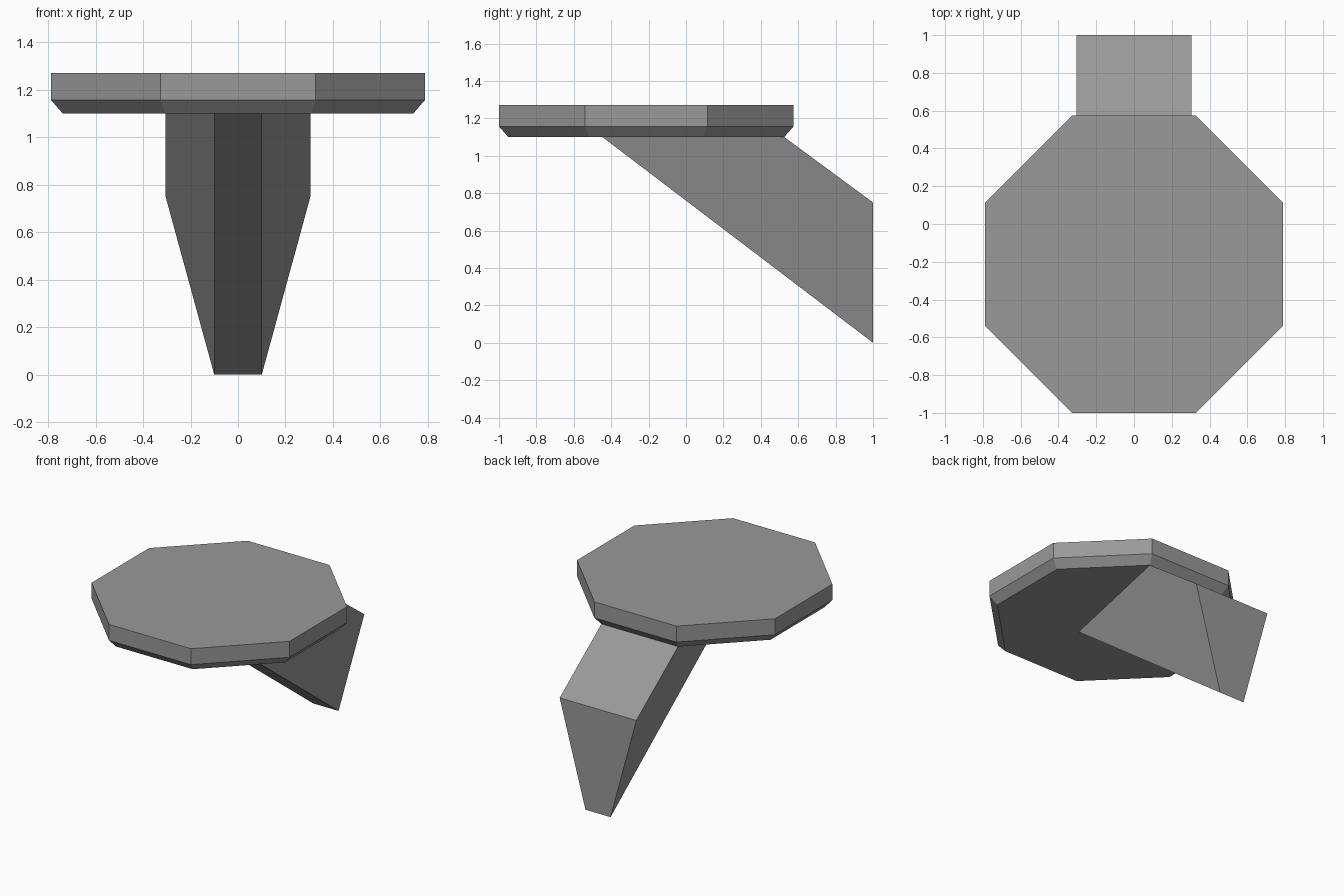
import bpy, bmesh, math

if "Cube" in bpy.data.objects:
    bpy.data.objects.remove(bpy.data.objects["Cube"])

grey = bpy.data.materials.new("plain grey")
grey.diffuse_color = (0.32, 0.32, 0.32, 1)
grey.use_nodes = True
grey.node_tree.nodes["Principled BSDF"].inputs["Base Color"].default_value = grey.diffuse_color


def loft(name, rings):
    """Closed solid through rings of equal point count."""
    bm = bmesh.new()
    loops = [[bm.verts.new(p) for p in ring] for ring in rings]
    n = len(loops[0])
    for a, b in zip(loops, loops[1:]):
        for i in range(n):
            j = (i + 1) % n
            bm.faces.new((a[i], a[j], b[j], b[i]))
    bm.faces.new(loops[0])
    bm.faces.new(loops[-1])
    bmesh.ops.recalc_face_normals(bm, faces=bm.faces)
    mesh = bpy.data.meshes.new(name)
    bm.to_mesh(mesh)
    bm.free()
    mesh.materials.append(grey)
    obj = bpy.data.objects.new(name, mesh)
    bpy.context.collection.objects.link(obj)
    return obj


def octagon(half_width, z, cy=-0.2125):
    r = half_width / math.cos(math.pi / 8)
    angles = [math.pi / 8 + i * math.pi / 4 for i in range(8)]
    return [(r * math.cos(a), cy + r * math.sin(a), z) for a in angles]


def trapezoid(low_y, low_z, high_y, high_z):
    return [(-0.1, low_y, low_z), (0.1, low_y, low_z),
            (0.305, high_y, high_z), (-0.305, high_y, high_z)]


# octagonal platform with a chamfered lower edge
loft("platform", [octagon(0.738, 1.10), octagon(0.7875, 1.157), octagon(0.7875, 1.272)])

# slanted bracket: tapered wall face swept up to the platform underside
loft("support_bracket", [trapezoid(1.0, 0.0, 1.0, 0.75),
                         trapezoid(-0.447, 1.10, 0.525, 1.10)])
